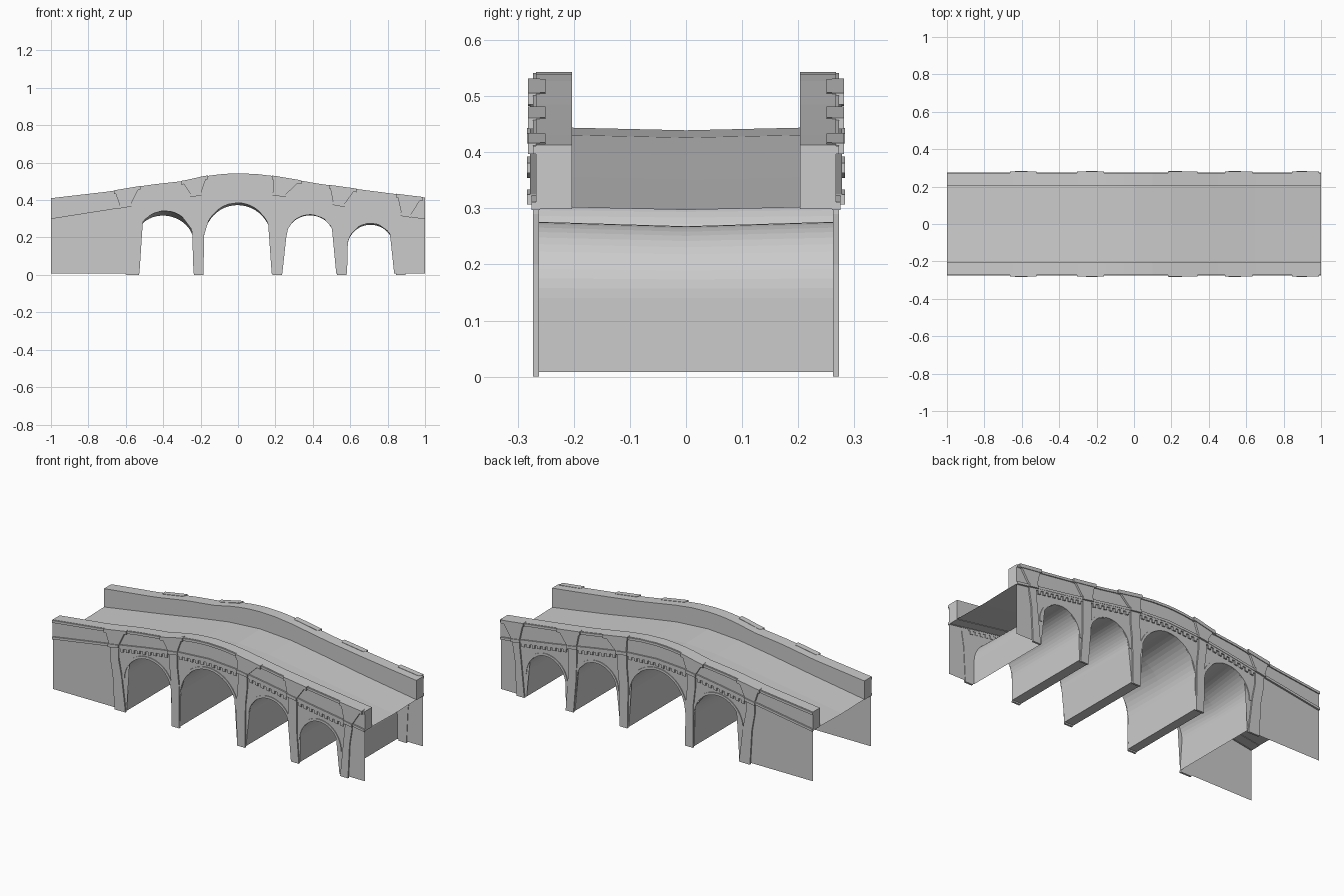
import bpy, bmesh, math

cube = bpy.data.objects.get("Cube")
if cube:
    bpy.data.objects.remove(cube)

stone = bpy.data.materials.new("grey stone")
stone.use_nodes = True
grey = (0.6, 0.6, 0.6, 1)
stone.diffuse_color = grey
stone.node_tree.nodes["Principled BSDF"].inputs["Base Color"].default_value = grey

# Long profiles as (x, z), and the arches as
# (left foot, left spring, right spring, right foot, spring z, crown z, mid drop, mid shift)
TOP = [(-1, .41), (-.68, .447), (-.47, .482), (-.29, .502), (-.18, .527), (-.08, .54), (0, .543),
       (.1, .539), (.2, .527), (.44, .486), (.65, .457), (.86, .43), (1, .413)]
DECK = [(-1, .305), (-.65, .36), (-.4, .402), (-.2, .432), (0, .445), (.2, .432),
        (.4, .4), (.65, .357), (1, .303)]
ARCHES = [(-.527, -.54, -.24, -.238, .19, .342, .025, -.012),
          (-.185, -.182, .178, .18, .19, .385, .012, 0),
          (.237, .258, .512, .525, .2, .322, .004, 0),
          (.583, .583, .835, .835, .14, .276, .008, 0)]
# Pilasters: (z, left, right) rows, then the flared top's left and right
PIERS = [([(0, -.6, -.53), (.2, -.612, -.555), (.3, -.63, -.575)], -.66, -.525),
         ([(0, -.235, -.185), (.25, -.237, -.188), (.36, -.25, -.2)], -.3, -.165),
         ([(0, .185, .235), (.25, .18, .238), (.36, .19, .25)], .185, .335),
         ([(0, .53, .58), (.2, .513, .565), (.32, .51, .565)], .49, .63),
         ([(0, .845, .895), (.2, .865, .905), (.29, .875, .92)], .85, .985)]
WALL, INNER, FOOT = .265, .203, .008


def at(profile, x):
    for (x0, z0), (x1, z1) in zip(profile, profile[1:]):
        if x <= x1:
            return z0 + (z1 - z0) * (x - x0) / (x1 - x0)
    return profile[-1][1]


def span(x0, x1, n):
    return [x0 + (x1 - x0) * i / n for i in range(n + 1)]


def finish(name, bm):
    bmesh.ops.recalc_face_normals(bm, faces=bm.faces)
    mesh = bpy.data.meshes.new(name)
    bm.to_mesh(mesh)
    bm.free()
    mesh.materials.append(stone)
    obj = bpy.data.objects.new(name, mesh)
    bpy.context.collection.objects.link(obj)
    return obj


def loft(bm, rows, closed=False):
    """Skin a list of point rows; a closed loft is a capped solid."""
    vs = [[bm.verts.new(p) for p in row] for row in rows]
    n = len(rows[0])
    for a, b in zip(vs, vs[1:]):
        for i in range(n if closed else n - 1):
            j = (i + 1) % n
            bm.faces.new((a[i], a[j], b[j], b[i]))
    if closed:
        bm.faces.new(vs[0])
        bm.faces.new(vs[-1])


def prism(bm, outline, y0, y1):
    loft(bm, [[(x, y, z) for x, z in outline] for y in (y0, y1)], True)


def band(bm, side, x0, x1, y0, y1, low, high, n=40):
    """Beam that follows the bridge, between two height functions."""
    loft(bm, [[(x, side * y0, low(x)), (x, side * y1, low(x)),
               (x, side * y1, high(x)), (x, side * y0, high(x))] for x in span(x0, x1, n)], True)


def deck(x):
    return at(DECK, x)


def top(x):
    return at(TOP, x)


def arch_path(arch, grow=0, drop=0, shift=0):
    x0, a, b, x1, spring, crown = arch[:6]
    mid, r, h = (a + b) / 2, (b - a) / 2 + grow, crown - spring + grow
    pts = [(x0 - grow, FOOT)]
    for i in range(25):
        t = math.pi * (1 - i / 24)
        s = math.sin(t)
        pts.append((mid + r * math.cos(t) + shift * s, spring + (h - drop) * s))
    return pts + [(x1 + grow, FOOT)]


# Road surface, slightly dished along the middle
bm = bmesh.new()
loft(bm, [[(x, -WALL, deck(x)), (x, 0, deck(x) - .006), (x, WALL, deck(x))] for x in span(-1, 1, 40)])
finish("road_deck", bm)

# Vaults under the road
bm = bmesh.new()
for arch in ARCHES:
    edge, mid = arch_path(arch), arch_path(arch, 0, arch[6], arch[7])
    loft(bm, [[(x, y, z) for x, z in path] for path, y in ((edge, -WALL), (mid, 0), (edge, WALL))])
finish("arch_vaults", bm)

# Undersides of the piers between the vaults
bm = bmesh.new()
for left, right in zip(ARCHES, ARCHES[1:]):
    loft(bm, [[(x, y, FOOT) for y in (-WALL, WALL)] for x in (left[3], right[0])])
finish("pier_soles", bm)

for side, label in ((-1, "front"), (1, "back")):
    # Side wall with arched openings
    bm = bmesh.new()
    outline = [(-1, FOOT)]
    for arch in ARCHES:
        outline += arch_path(arch)
    outline += [(1, FOOT)] + [(x, deck(x)) for x in span(1, -1, 40)]
    bm.faces.new([bm.verts.new((x, side * WALL, z)) for x, z in outline])
    bmesh.ops.triangulate(bm, faces=bm.faces)
    finish(label + "_side_wall", bm)

    # Raised ring around each arch
    bm = bmesh.new()
    for arch in ARCHES:
        inner, outer = arch_path(arch), arch_path(arch, .014)
        loft(bm, [[(x0, side * WALL, z0), (x0, side * (WALL + .004), z0),
                   (x1, side * (WALL + .004), z1), (x1, side * WALL, z1)]
                  for (x0, z0), (x1, z1) in zip(inner[1:-1], outer[1:-1])], True)
    finish(label + "_arch_rings", bm)

    # Parapet, its coping and the string course at road level
    bm = bmesh.new()
    band(bm, side, -1, 1, INNER, .267, lambda x: deck(x) - .004, top)
    finish(label + "_parapet", bm)
    bm = bmesh.new()
    band(bm, side, -1, 1, .262, .273, lambda x: top(x) - .016, lambda x: top(x) - .002)
    finish(label + "_coping", bm)
    bm = bmesh.new()
    band(bm, side, -1, 1, .26, .275, lambda x: deck(x) - .006, lambda x: deck(x) + .008)
    finish(label + "_string_course", bm)

    # Pilasters with flared heads and collars
    bm = bmesh.new()
    for rows, left, right in PIERS:
        low_l, low_r = rows[-1][1:]
        outline = [(l, z) for z, l, r in rows] + [(low_l, deck(low_l))]
        outline += [(low_r, deck(low_r))] + [(r, z) for z, l, r in reversed(rows)]
        prism(bm, outline, side * (WALL - .003), side * .273)
        head = [(low_r, deck(low_r)), (low_l, deck(low_l))]
        head += [(x, top(x) + .002) for x in span(left, right, 6)]
        prism(bm, head, side * .25, side * .278)
        band(bm, side, low_l - .006, low_r + .006, .26, .283,
             lambda x: deck(x) - .008, lambda x: deck(x) + .01, 2)
        band(bm, side, left - .004, right + .004, .26, .282,
             lambda x: top(x) - .018, lambda x: top(x) + .002, 6)
    finish(label + "_pilasters", bm)

    # Row of small corbels over each arch
    bm = bmesh.new()
    for (a, _, _), (b, _, _) in zip(PIERS, PIERS[1:]):
        x0, x1 = a[-1][2] + .022, b[-1][1] - .022
        n = round((x1 - x0) / .034)
        for x in span(x0, x1, n):
            band(bm, side, x - .009, x + .009, .262, .273,
                 lambda x: deck(x) - .034, lambda x: deck(x) - .014, 1)
        band(bm, side, x0 - .02, x1 + .02, .262, .273,
             lambda x: deck(x) - .016, lambda x: deck(x) - .004, 12)
    finish(label + "_corbels", bm)
